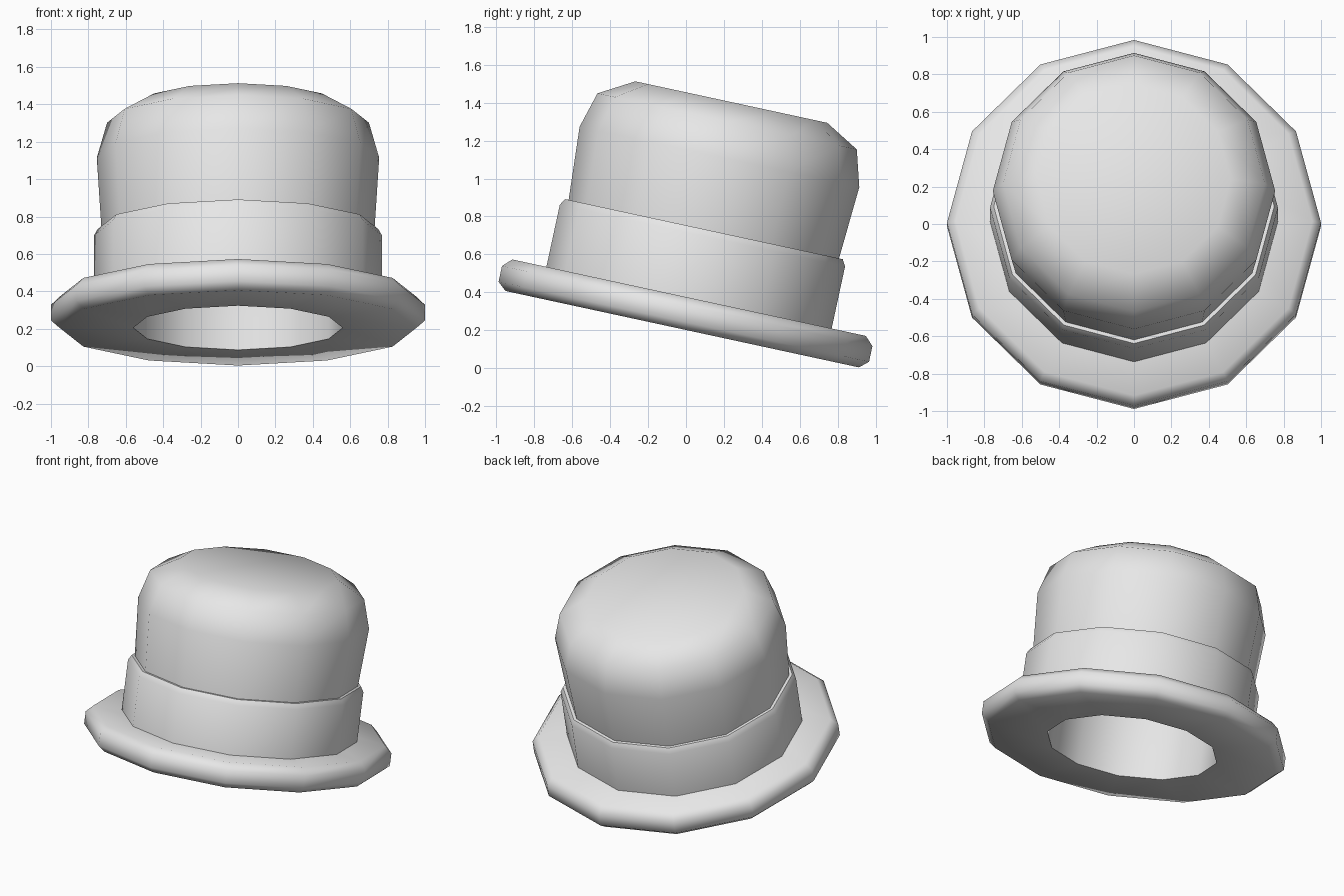
import bpy
import bmesh
import math

cube = bpy.data.objects.get("Cube")
if cube:
    bpy.data.objects.remove(cube, do_unlink=True)

SIDES = 12
TILT = math.radians(-12.2)
BASE = (0, -0.02, 0.205)

felt = bpy.data.materials.new("grey_felt")
felt.use_nodes = True
GREY = (0.8, 0.8, 0.8, 1)
felt.diffuse_color = GREY
felt.node_tree.nodes["Principled BSDF"].inputs["Base Color"].default_value = GREY


def lathe(name, profile, closed):
    """Spin a (radius, height) profile about the hat's tilted axis."""
    bm = bmesh.new()
    verts = [bm.verts.new((r, 0, h)) for r, h in profile]
    edges = [bm.edges.new(pair) for pair in zip(verts, verts[1:])]
    if closed:
        edges.append(bm.edges.new((verts[-1], verts[0])))
    bmesh.ops.spin(bm, geom=verts + edges, cent=(0, 0, 0), axis=(0, 0, 1),
                   angle=math.tau, steps=SIDES, use_merge=True)
    bmesh.ops.remove_doubles(bm, verts=bm.verts, dist=0.0005)
    bmesh.ops.recalc_face_normals(bm, faces=bm.faces)
    mesh = bpy.data.meshes.new(name)
    bm.to_mesh(mesh)
    bm.free()
    mesh.materials.append(felt)
    obj = bpy.data.objects.new(name, mesh)
    bpy.context.collection.objects.link(obj)
    obj.location = BASE
    obj.rotation_euler.x = TILT
    bpy.ops.object.select_all(action='DESELECT')
    obj.select_set(True)
    bpy.context.view_layer.objects.active = obj
    bpy.ops.object.shade_smooth_by_angle(angle=math.radians(50))
    return obj


# Thick brim with bevelled rim and head opening
lathe("brim", [(0.56, 0), (0.954, 0), (1.0, 0.04), (1.0, 0.125),
               (0.954, 0.17), (0.56, 0.17)], closed=True)

# Band around the foot of the crown, with a softened top edge
lathe("band", [(0.69, 0.15), (0.77, 0.15), (0.77, 0.505),
               (0.75, 0.54), (0.69, 0.54)], closed=True)

# Crown flaring upwards to a rounded top, with a hollow lining inside
outside = [(0.71, 0.17), (0.73, 0.54), (0.755, 0.93), (0.70, 1.122),
           (0.518, 1.226), (0, 1.226)]
lining = [(0, 1.1), (0.38, 1.05), (0.51, 0.85), (0.56, 0.5), (0.56, 0.17)]
lathe("crown", lining + outside, closed=False)
